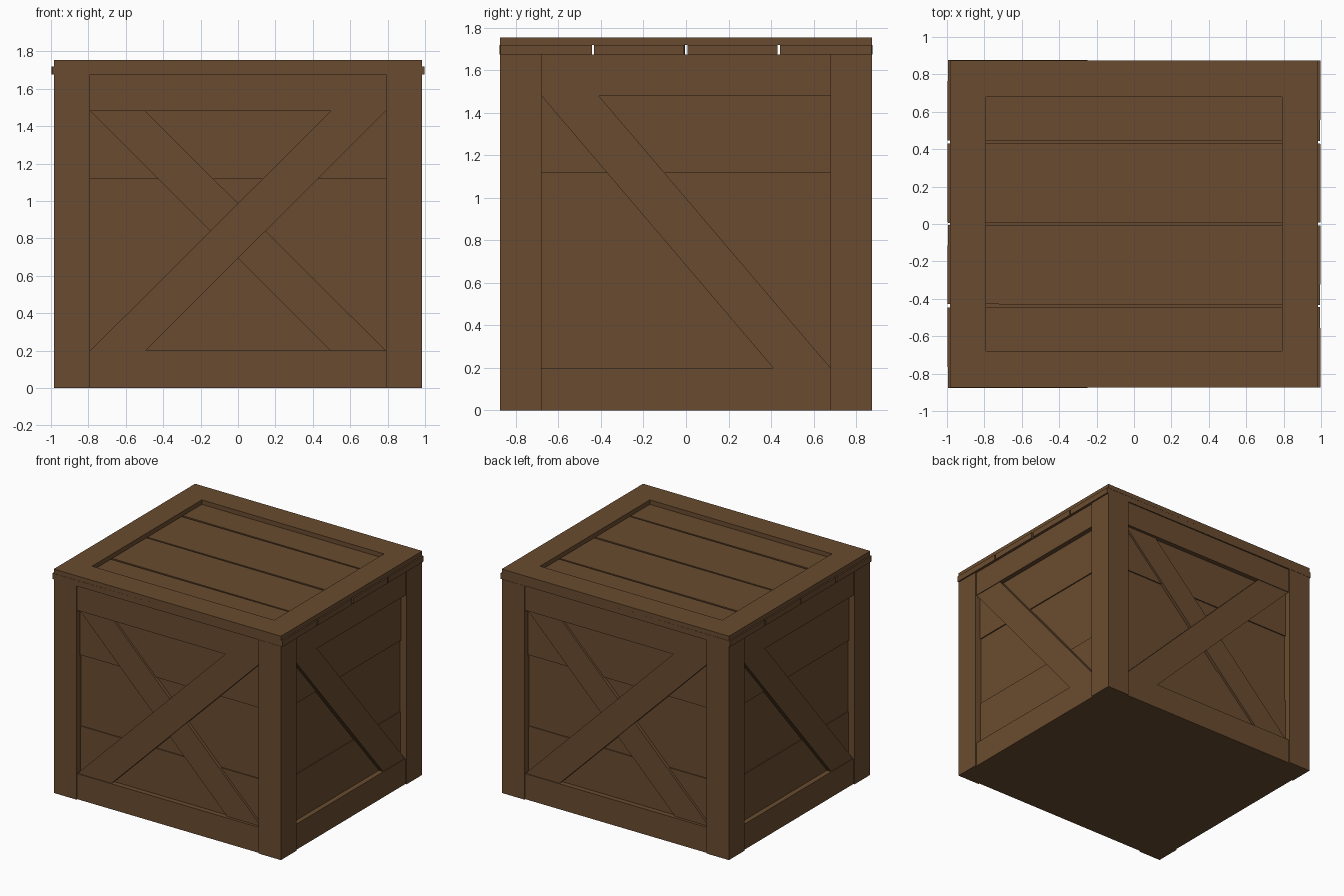
import bpy, bmesh, math
from mathutils import Matrix

if "Cube" in bpy.data.objects:
    bpy.data.objects.remove(bpy.data.objects["Cube"])

HX, HY = 0.985, 0.875          # half sizes of the crate
W = 0.195                      # board width of the frame
Z_BODY, Z_LID, Z_TOP = 1.675, 1.72, 1.755

wood = bpy.data.materials.new("brown wood")
wood.diffuse_color = (0.142, 0.071, 0.029, 1)
wood.use_nodes = True
wood.node_tree.nodes["Principled BSDF"].inputs["Base Color"].default_value = wood.diffuse_color


def finish(name, bm):
    bmesh.ops.recalc_face_normals(bm, faces=bm.faces)
    me = bpy.data.meshes.new(name)
    bm.to_mesh(me)
    bm.free()
    me.materials.append(wood)
    ob = bpy.data.objects.new(name, me)
    bpy.context.collection.objects.link(ob)
    return ob


def box(name, x0, x1, y0, y1, z0, z1, turn=0.0):
    """Box between limits, turned about its own centre."""
    m = (Matrix.Translation(((x0 + x1) / 2, (y0 + y1) / 2, (z0 + z1) / 2))
         @ Matrix.Rotation(turn, 4, 'Z')
         @ Matrix.Diagonal((x1 - x0, y1 - y0, z1 - z0, 1)))
    bm = bmesh.new()
    bmesh.ops.create_cube(bm, size=1, matrix=m)
    return finish(name, bm)


def side_board(name, outline, d0, d1, angle):
    """Outline (u, z) on a side wall, from distance d0 to d1 out of the centre."""
    bm = bmesh.new()
    f = bm.faces.new([bm.verts.new((u, -d0, z)) for u, z in outline])
    ext = bmesh.ops.extrude_face_region(bm, geom=[f], use_keep_orig=True)
    vs = [v for v in ext["geom"] if isinstance(v, bmesh.types.BMVert)]
    bmesh.ops.translate(bm, verts=vs, vec=(0, d0 - d1, 0))
    bmesh.ops.rotate(bm, verts=bm.verts, matrix=Matrix.Rotation(angle, 3, 'Z'))
    return finish(name, bm)


# stacked wall planks forming the closed body, the middle one set back
step = Z_BODY / 3
for i, inset in enumerate((0.05, 0.057, 0.048)):
    box(f"wall_planks_{i + 1}", -HX + inset, HX - inset, -HY + inset, HY - inset,
        i * step, (i + 1) * step)

# corner posts
for sx in (-1, 1):
    for sy in (-1, 1):
        xs = sorted((sx * HX, sx * (HX - W)))
        ys = sorted((sy * HY, sy * (HY - W)))
        box("corner_post", *xs, *ys, 0, Z_BODY)

# rails and braces on all four walls
zb, zt = 0.2, 1.48
for k, wall in enumerate(("front", "right", "back", "left")):
    a = k * math.pi / 2
    half, d = (HX, HY) if k % 2 == 0 else (HY, HX)
    u = half - W
    for part, z0, z1 in (("bottom", 0, zb), ("top", zt, Z_BODY)):
        side_board(f"{wall}_{part}_rail", [(-u, z0), (u, z0), (u, z1), (-u, z1)],
                   d - 0.08, d - 0.01, a)
    w = 0.295 if k % 2 == 0 else 0.27
    falling = [(-u, zt), (-u + w, zt), (u, zb), (u - w, zb)]
    if k % 2 == 0:
        rising = [(-p, z) for p, z in falling]
        side_board(f"{wall}_under_brace", falling, d - 0.07, d - 0.032, a)
        side_board(f"{wall}_over_brace", rising, d - 0.07, d - 0.015, a)
    else:
        side_board(f"{wall}_brace", falling, d - 0.07, d - 0.015, a)

# lid planks with narrow gaps, slightly crooked
pitch = 2 * HY / 4
for i, turn in enumerate((0.002, -0.002, 0.001, -0.002)):
    y0 = -HY + i * pitch
    box(f"lid_plank_{i + 1}", -0.996, 0.996, y0 + (0.007 if i else 0),
        y0 + pitch - (0.007 if i < 3 else 0), Z_BODY, Z_LID, turn)

# raised frame around the lid
bm = bmesh.new()
rings = []
for hx, hy, z in ((HX, HY, Z_LID), (HX, HY, Z_TOP),
                  (HX - W, HY - W, Z_TOP), (HX - W, HY - W, Z_LID)):
    rings.append([bm.verts.new((sx * hx, sy * hy, z))
                  for sx, sy in ((-1, -1), (1, -1), (1, 1), (-1, 1))])
for r in range(4):
    p, q = rings[r], rings[(r + 1) % 4]
    for j in range(4):
        bm.faces.new((p[j], p[(j + 1) % 4], q[(j + 1) % 4], q[j]))
finish("lid_frame", bm)
